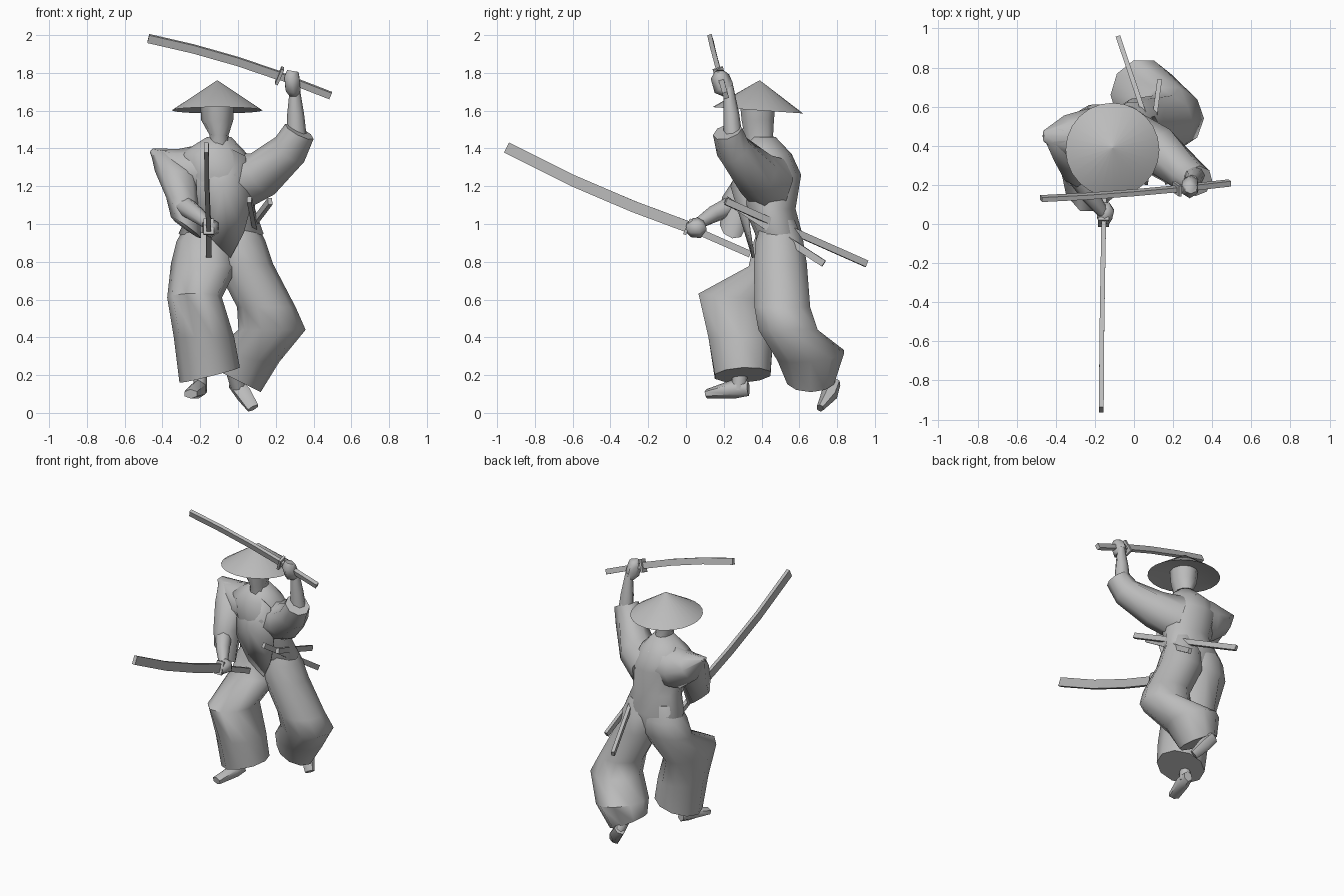
import bpy, bmesh, math
from mathutils import Vector

cube = bpy.data.objects.get("Cube")
if cube:
    bpy.data.objects.remove(cube, do_unlink=True)

grey = bpy.data.materials.new("plain grey")
grey.use_nodes = True
grey.diffuse_color = (0.5, 0.5, 0.5, 1)
grey.node_tree.nodes["Principled BSDF"].inputs["Base Color"].default_value = grey.diffuse_color


def finish(name, bm, angle):
    bmesh.ops.recalc_face_normals(bm, faces=bm.faces)
    mesh = bpy.data.meshes.new(name)
    bm.to_mesh(mesh)
    bm.free()
    mesh.materials.append(grey)
    obj = bpy.data.objects.new(name, mesh)
    bpy.context.collection.objects.link(obj)
    bpy.ops.object.select_all(action="DESELECT")
    obj.select_set(True)
    bpy.context.view_layer.objects.active = obj
    bpy.ops.object.shade_smooth_by_angle(angle=math.radians(angle))
    return obj


def skin(name, rings, angle):
    """Bridge rings of points and cap both ends."""
    bm = bmesh.new()
    loops = [[bm.verts.new(p) for p in ring] for ring in rings]
    count = len(loops[0])
    for low, high in zip(loops, loops[1:]):
        for i in range(count):
            j = (i + 1) % count
            bm.faces.new((low[i], low[j], high[j], high[i]))
    bm.faces.new(loops[0])
    bm.faces.new(loops[-1])
    return finish(name, bm, angle)


def circle(sides, phase=0.0):
    return [(math.cos(a), math.sin(a)) for a in
            (phase + math.tau * i / sides for i in range(sides))]


def stack(name, levels, sides=10, angle=60):
    """Level rings: x, y, z, radius x, radius y, slope along x, slope along y."""
    rings = []
    for x, y, z, rx, ry, *slope in levels:
        sx, sy = slope or (0, 0)
        rings.append([(x + rx * c, y + ry * s, z + sx * rx * c + sy * ry * s)
                      for c, s in circle(sides)])
    return skin(name, rings, angle)


def sweep(name, path, sizes, up=(0, 0, 1), sides=8):
    """Rings across a path; sizes are half height along up and half width."""
    path = [Vector(p) for p in path]
    box = sides == 4
    grow = math.sqrt(2) if box else 1
    rings = []
    for i, p in enumerate(path):
        along = (path[min(i + 1, len(path) - 1)] - path[max(i - 1, 0)]).normalized()
        side = along.cross(Vector(up)).normalized()
        rise = side.cross(along)
        a, b = sizes[i]
        rings.append([p + grow * (rise * a * c + side * b * s)
                      for c, s in circle(sides, math.pi / 4 if box else 0)])
    return skin(name, rings, 30 if box else 60)


# Straw hat and head
stack("straw_hat", [(-.11, .39, 1.76, .002, .002), (-.11, .38, 1.602, .24, .24, 0, -.07),
                    (-.11, .38, 1.64, .06, .06)], sides=24, angle=40)
stack("head", [(-.10, .40, 1.39, .07, .08), (-.10, .385, 1.47, .05, .08),
               (-.11, .38, 1.55, .085, .09), (-.11, .38, 1.65, .09, .10)])

# Robe body, ending inside the trousers
stack("robe_body", [(-.08, .49, .83, .12, .10),
                    (-.09, .49, .95, .225, .125), (-.08, .445, 1.08, .17, .135),
                    (-.10, .43, 1.26, .19, .18), (-.13, .42, 1.37, .18, .14),
                    (-.10, .405, 1.46, .065, .07)], sides=12)

# Pointed front panel of the robe
bm = bmesh.new()
hub = bm.verts.new((-.08, .235, 1.20))
edge = [bm.verts.new(p) for p in (
    (-.10, .33, 1.43), (-.22, .31, 1.36), (-.22, .29, 1.10), (-.14, .32, .92),
    (-.04, .35, .82), (.03, .33, .95), (.07, .31, 1.10), (.04, .31, 1.36))]
for a, b in zip(edge, edge[1:] + edge[:1]):
    bm.faces.new((hub, a, b))
panel = finish("robe_front_panel", bm, 60)
thick = panel.modifiers.new("thickness", "SOLIDIFY")
thick.thickness = .015

# Wide trouser legs, starting inside the robe
stack("right_trouser_leg", [(-.16, .49, 1.02, .10, .09), (-.165, .485, .91, .16, .132),
                            (-.175, .47, .79, .18, .145, 0, .1),
                            (-.23, .28, .61, .145, .225, 0, -.1), (-.18, .29, .40, .16, .18),
                            (-.15, .30, .20, .16, .155, .25, .05)])
stack("left_trouser_leg", [(.0, .49, 1.02, .09, .09), (.005, .495, .91, .14, .132),
                           (.03, .50, .79, .155, .147),
                           (.15, .51, .56, .155, .155), (.18, .54, .44, .178, .165),
                           (.05, .66, .305, .17, .185, -.2, .1),
                           (0, .66, .17, .12, .13, -.5, 0)])

# Ankles and feet
sweep("right_ankle", [(-.20, .29, .26), (-.20, .28, .12)], [(.04, .035)] * 2, up=(0, 1, 0))
sweep("right_foot", [(-.19, .33, .13), (-.21, .25, .125), (-.25, .11, .10)],
      [(.04, .03), (.05, .045), (.025, .04)], sides=6)
sweep("left_ankle", [(-.03, .72, .24), (0, .77, .14)], [(.04, .04)] * 2, up=(0, 1, 0))
sweep("left_foot", [(-.02, .79, .16), (.03, .76, .10), (.08, .71, .025)],
      [(.03, .04), (.045, .045), (.02, .035)], up=(0, -1, .5), sides=6)

# Lowered right arm with a pointed shoulder
stack("right_sleeve", [(-.40, .45, 1.39, .065, .04), (-.325, .41, 1.28, .115, .13),
                       (-.295, .31, 1.14, .085, .12), (-.275, .245, .98, .08, .065, -.7, -.2)],
      sides=8)
sweep("right_shoulder", [(-.08, .43, 1.28), (-.25, .445, 1.27), (-.36, .45, 1.315),
                         (-.46, .45, 1.39)],
      [(.14, .16), (.145, .145), (.095, .105), (.012, .03)])
sweep("right_forearm", [(-.29, .25, 1.10), (-.22, .14, 1.05), (-.16, .06, 1.00)],
      [(.055, .055), (.045, .045), (.03, .03)])
sweep("right_hand", [(-.15, .10, .99), (-.145, .07, .98), (-.15, .03, .98), (-.15, 0, .985)],
      [(.03, .03), (.055, .05), (.05, .045), (.025, .025)], sides=6)

# Raised left arm with a broad sleeve root
sweep("left_sleeve", [(-.02, .44, 1.22), (.13, .37, 1.265), (.275, .25, 1.395),
                      (.325, .22, 1.49)],
      [(.14, .16), (.13, .125), (.095, .10), (.08, .085)], up=(0, 1, 0))
sweep("left_forearm", [(.31, .25, 1.45), (.305, .24, 1.58), (.30, .225, 1.73)],
      [(.05, .055), (.042, .045), (.025, .025)], up=(0, 1, 0))
sweep("left_hand", [(.30, .23, 1.69), (.29, .20, 1.72), (.285, .18, 1.78), (.29, .18, 1.81)],
      [(.03, .03), (.055, .045), (.05, .045), (.025, .035)], up=(0, 1, 0), sides=6)


def sword(name, blade, pommel, up, width):
    """Curved blade, square guard and straight grip."""
    root, end = Vector(blade[-1]), Vector(pommel)
    step = (end - root).normalized() * .008
    sweep(name + "_blade", blade, [(width, .012)] * len(blade), up, sides=4)
    sweep(name + "_guard", [root - step, root + step], [(.045, .028)] * 2, up, sides=4)
    sweep(name + "_grip", [root, end], [(.018, .014)] * 2, up, sides=4)


sword("raised_sword", [(-.475, .13, 1.982), (-.24, .142, 1.928), (0, .16, 1.86),
                       (.22, .18, 1.785)],
      (.49, .21, 1.68), (0, -.3, 1), .022)
sword("lowered_sword", [(-.167, -.95, 1.405), (-.165, -.60, 1.23), (-.16, -.28, 1.093),
                        (-.155, .01, .985)], (-.155, .34, .84), (0, 0, 1), .03)

# Sheaths tucked into the waist
for name, front, back in (("long_sheath", (.17, .21, 1.12), (-.08, .955, .79)),
                          ("short_sheath", (.06, .21, 1.13), (.13, .73, .79))):
    sweep(name, [front, back], [(.018, .012)] * 2, sides=4)
